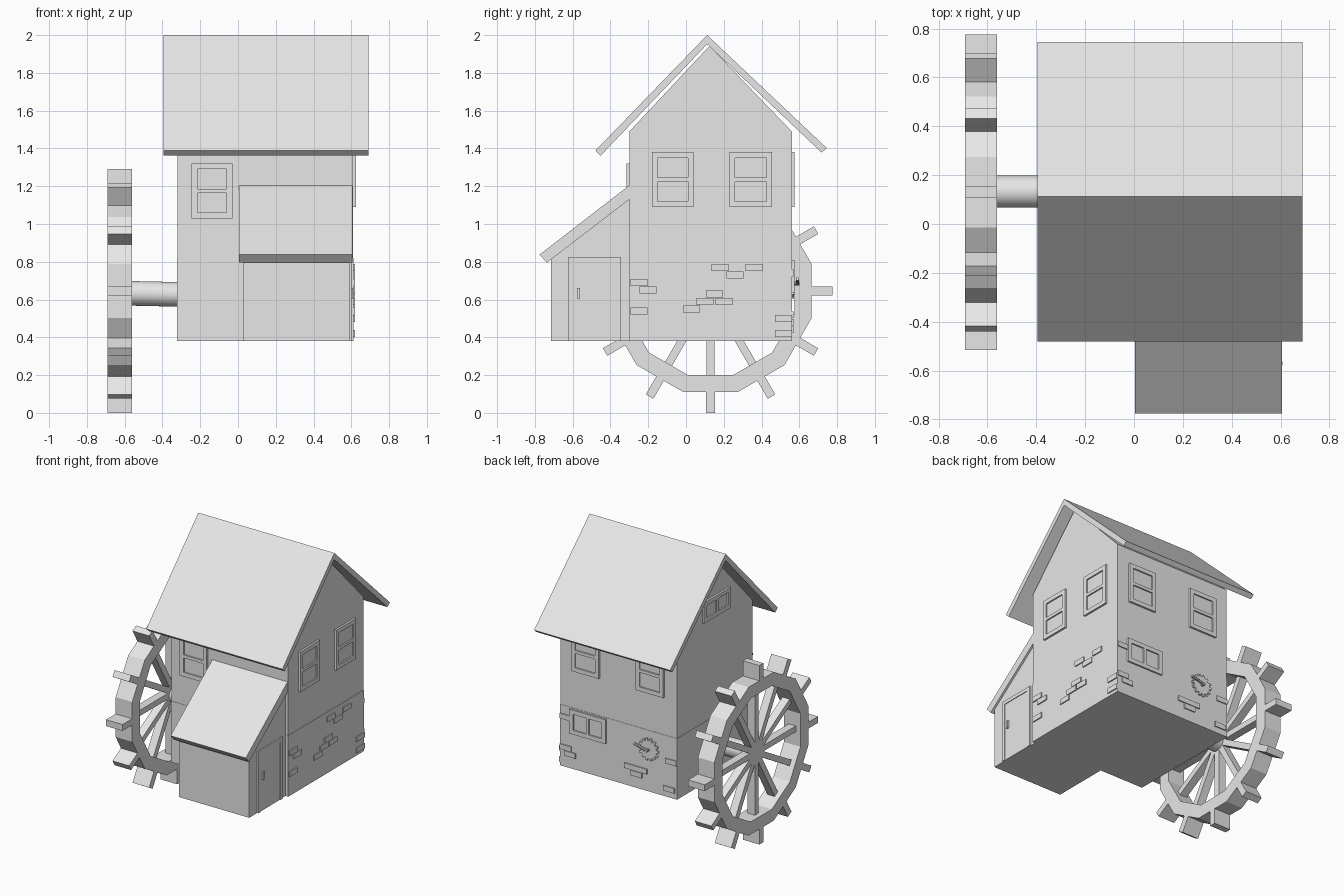
import bpy, bmesh, math
from mathutils import Vector, Matrix

if "Cube" in bpy.data.objects:
    bpy.data.objects.remove(bpy.data.objects["Cube"])

mat = bpy.data.materials.new("plain_grey")
mat.diffuse_color = (0.8, 0.8, 0.8, 1)
mat.use_nodes = True
mat.node_tree.nodes["Principled BSDF"].inputs["Base Color"].default_value = mat.diffuse_color


def finish(name, bm):
    bmesh.ops.recalc_face_normals(bm, faces=bm.faces)
    me = bpy.data.meshes.new(name)
    bm.to_mesh(me)
    bm.free()
    me.materials.append(mat)
    ob = bpy.data.objects.new(name, me)
    bpy.context.collection.objects.link(ob)
    return ob


def add_box(bm, lo, hi, m=Matrix()):
    lo, hi = Vector(lo), Vector(hi)
    s = Matrix.Diagonal((*(hi - lo), 1))
    bmesh.ops.create_cube(bm, size=1, matrix=m @ Matrix.Translation((lo + hi) / 2) @ s)


def prism(name, profile, x0, x1):
    """Extrude a (y, z) profile along x."""
    bm = bmesh.new()
    f = bm.faces.new([bm.verts.new((x0, y, z)) for y, z in profile])
    ext = bmesh.ops.extrude_face_region(bm, geom=[f])["geom"]
    bmesh.ops.translate(bm, vec=(x1 - x0, 0, 0),
                        verts=[v for v in ext if isinstance(v, bmesh.types.BMVert)])
    return finish(name, bm)


def cylinder(bm, radius, p, q, seg=24):
    p, q = Vector(p), Vector(q)
    rot = (q - p).to_track_quat('Z', 'Y').to_matrix().to_4x4()
    bmesh.ops.create_cone(bm, cap_ends=True, segments=seg, radius1=radius, radius2=radius,
                          depth=(q - p).length, matrix=Matrix.Translation((p + q) / 2) @ rot)


# House extents
X0, X1, Y0, Y1 = -0.32, 0.61, -0.30, 0.56

# Wall frames: local x runs along the wall, local y is height, local z points outward
def wall(u, n, origin):
    m = Matrix((u, (0, 0, 1), n)).transposed().to_4x4()
    m.translation = origin
    return m


FRONT = wall((1, 0, 0), (0, -1, 0), (0, Y0, 0))
BACK = wall((1, 0, 0), (0, 1, 0), (0, Y1, 0))
RIGHT = wall((0, 1, 0), (1, 0, 0), (X1, 0, 0))
LEFT = wall((0, 1, 0), (-1, 0, 0), (X0, 0, 0))

# Walls, gable and roof
bm = bmesh.new()
add_box(bm, (X0 - .002, Y0 - .002, .38), (X1 + .002, Y1 + .002, .82))
finish("stone_base", bm)
bm = bmesh.new()
add_box(bm, (X0, Y0, .82), (X1, Y1, 1.49))
finish("upper_walls", bm)
prism("gable", [(Y0, 1.49), (Y1, 1.49), (.125, 1.943)], X0, X1)
prism("main_roof", [(-.48, 1.388), (.112, 2.0), (.745, 1.402), (.718, 1.378),
                    (.112, 1.952), (-.452, 1.362)], -.395, .69)

# Lean-to
prism("lean_to_walls", [(-.715, .38), (Y0, .38), (Y0, 1.15), (-.715, .82)], .03, .59)
prism("lean_to_roof", [(-.775, .838), (Y0, 1.205), (Y0, 1.13), (-.737, .795)], .005, .605)

# Lean-to door with frame and handle
bm = bmesh.new()
SIDE = wall((0, 1, 0), (1, 0, 0), (.59, 0, 0))
add_box(bm, (-.60, .38, -.01), (-.37, .80, .005), SIDE)
finish("door", bm)
bm = bmesh.new()
for a, b in (((-.625, .38), (-.60, .825)), ((-.37, .38), (-.345, .825)), ((-.60, .80), (-.37, .825))):
    add_box(bm, (*a, -.01), (*b, .01), SIDE)
finish("door_frame", bm)
bm = bmesh.new()
add_box(bm, (-.577, .605, 0), (-.562, .66, .018), SIDE)
finish("door_handle", bm)


def window(name, m, u0, u1, v0, v1, upright=True):
    """Frame bars around two recessed panes."""
    t, d = .03, .014
    um, vm, h = (u0 + u1) / 2, (v0 + v1) / 2, .011
    bm = bmesh.new()
    bars = [(u0, v0, u0 + t, v1), (u1 - t, v0, u1, v1),
            (u0 + t, v0, u1 - t, v0 + t), (u0 + t, v1 - t, u1 - t, v1)]
    bars.append((u0 + t, vm - h, u1 - t, vm + h) if upright else (um - h, v0 + t, um + h, v1 - t))
    for a, b, c, e in bars:
        add_box(bm, (a, b, -.01), (c, e, d), m)
    finish(name + "_frame", bm)
    bm = bmesh.new()
    add_box(bm, (u0 + .02, v0 + .02, -.01), (u1 - .02, v1 - .02, .004), m)
    finish(name + "_panes", bm)


window("front_window", FRONT, -.245, -.03, 1.03, 1.32)
window("right_window_front", RIGHT, -.18, .04, 1.09, 1.38)
window("right_window_rear", RIGHT, .23, .455, 1.09, 1.38)
window("back_window_a", BACK, .295, .515, 1.09, 1.38)
window("back_window_b", BACK, -.22, 0, 1.09, 1.38)
window("back_low_window", BACK, .24, .53, .635, .81, False)
window("gable_window", LEFT, -.035, .27, 1.54, 1.69, False)

# Loose raised bricks: (along wall, height) of the brick centres
bm = bmesh.new()
bricks = {
    "right": (RIGHT, [(-.25, .69), (-.20, .65), (-.25, .54), (.03, .55), (.10, .59), (.15, .63),
                      (.20, .59), (.18, .77), (.26, .73), (.36, .77), (.515, .50), (.515, .42)]),
    "back": (BACK, [(.565, .52), (.53, .48), (.565, .74), (.05, .52), (0, .48), (-.04, .52),
                    (-.26, .44), (-.275, .64)]),
}
for m, spots in bricks.values():
    for u, v in spots:
        add_box(bm, (u - .045, v - .018, -.01), (u + .045, v + .018, .01), m)
finish("raised_bricks", bm)

# Toothed crank wheel on the back wall
bm = bmesh.new()
gear = BACK @ Matrix.Translation((-.10, .685, 0))
bmesh.ops.create_cone(bm, cap_ends=True, segments=24, radius1=.065, radius2=.065, depth=.024, matrix=gear)
for i in range(14):
    r = Matrix.Rotation(math.tau * i / 14, 4, 'Z')
    add_box(bm, (.06, -.008, -.01), (.08, .008, .012), gear @ r)
finish("gear", bm)
bm = bmesh.new()
cylinder(bm, .010, (-.10, Y1, .685), (-.10, .60, .685), 10)
cylinder(bm, .009, (-.10, .59, .685), (.0, .59, .71), 10)
finish("crank_handle", bm)

# Water wheel: twelve-sided rim, thin spokes and full-depth paddles
WX0, WX1, CY, CZ = -.692, -.56, .13, .645
bm = bmesh.new()
c = math.cos(math.pi / 12)
rings = []
for x, r in ((WX0, .535 / c), (WX1, .535 / c), (WX1, .445 / c), (WX0, .445 / c)):
    rings.append([bm.verts.new((x, CY + r * math.cos(math.tau * (i + .5) / 12),
                                CZ + r * math.sin(math.tau * (i + .5) / 12))) for i in range(12)])
for k in range(4):
    a, b = rings[k], rings[(k + 1) % 4]
    for i in range(12):
        j = (i + 1) % 12
        bm.faces.new((a[i], a[j], b[j], b[i]))
finish("wheel_rim", bm)
spokes, paddles = bmesh.new(), bmesh.new()
for i in range(12):
    m = Matrix.Translation((0, CY, CZ)) @ Matrix.Rotation(math.tau * i / 12, 4, 'X')
    add_box(spokes, (-.655, 0, -.021), (-.597, .46, .021), m)
    add_box(paddles, (WX0, .53, -.023), (WX1, .645, .023), m)
finish("wheel_spokes", spokes)
finish("wheel_paddles", paddles)

# Axle
bm = bmesh.new()
cylinder(bm, .065, (-.62, .133, .634), (X0 + .02, .133, .627), 32)
axle = finish("axle", bm)
bpy.context.view_layer.objects.active = axle
axle.select_set(True)
bpy.ops.object.shade_smooth_by_angle()
